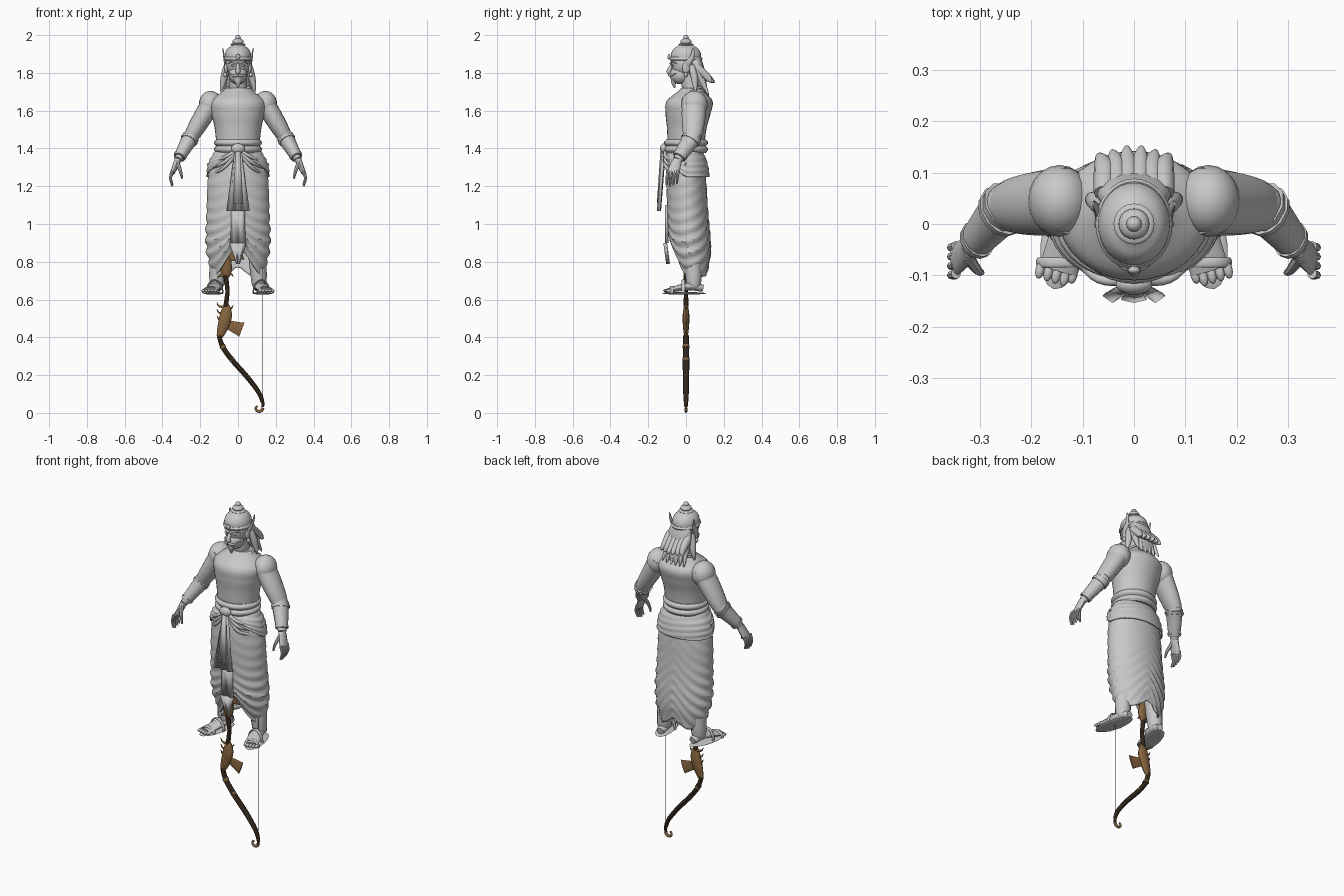
import bpy, bmesh, math
from mathutils import Vector, Matrix

if "Cube" in bpy.data.objects:
    bpy.data.objects.remove(bpy.data.objects["Cube"])

made = []
AXES = {"X": Vector((1, 0, 0)), "Y": Vector((0, 1, 0)), "Z": Vector((0, 0, 1))}


def material(name, red, green, blue):
    mat = bpy.data.materials.new(name)
    mat.use_nodes = True
    colour = (red, green, blue, 1)
    mat.diffuse_color = colour
    mat.node_tree.nodes["Principled BSDF"].inputs["Base Color"].default_value = colour
    return mat


GREY = material("plain grey", .58, .58, .58)
GOLD = material("aged gold", .24, .13, .05)
DARK = material("dark wood", .03, .02, .01)
STRING = material("string grey", .1, .1, .1)


def finish(name, bm, mat, mirror=False, solid=0):
    bmesh.ops.recalc_face_normals(bm, faces=bm.faces)
    mesh = bpy.data.meshes.new(name)
    bm.to_mesh(mesh)
    bm.free()
    mesh.materials.append(mat)
    ob = bpy.data.objects.new(name, mesh)
    bpy.context.collection.objects.link(ob)
    if solid:
        ob.modifiers.new("thickness", "SOLIDIFY").thickness = solid
    if mirror:
        ob.modifiers.new("mirror", "MIRROR")
    made.append(ob)


def skin(name, rings, mat=GREY, mirror=False, caps=True, solid=0):
    """Join rings of points into one surface."""
    bm = bmesh.new()
    loops = [[bm.verts.new(co) for co in ring] for ring in rings]
    for low, high in zip(loops, loops[1:]):
        for k in range(len(low)):
            bm.faces.new((low[k - 1], low[k], high[k], high[k - 1]))
    if caps:
        bm.faces.new(loops[0])
        bm.faces.new(loops[-1])
    finish(name, bm, mat, mirror, solid)


def spline(points, t):
    """Catmull-Rom curve through evenly timed points or numbers."""
    last = len(points) - 1
    i = min(int(t * last), last - 1)
    f = t * last - i
    a, b, c, d = (points[min(max(i + k, 0), last)] for k in (-1, 0, 1, 2))
    return b + (c - a) * (f / 2) + (a - b * 2.5 + c * 2 - d / 2) * f ** 2 \
        + (b * 3 - a - c * 3 + d) * (f ** 3 / 2)


def circle(centre, across, along, seg):
    angles = [math.tau * k / seg for k in range(seg)]
    return [centre + across * math.cos(a) + along * math.sin(a) for a in angles]


def sweep(name, path, start, end, mat=GREY, bulge=0, squash=1, squash_end=None,
          ref="Y", seg=12, **kw):
    """Tapered tube along a path; squash scales its radius along the ref axis."""
    path = [Vector(p) for p in path]
    steps = 4 * len(path)
    co = [spline(path, i / steps) for i in range(steps + 1)]
    rings = []
    for i, c in enumerate(co):
        t = i / steps
        along = (co[min(i + 1, steps)] - co[max(i - 1, 0)]).normalized()
        u = AXES[ref].cross(along).normalized()
        r = start + (end - start) * t + bulge * math.sin(math.pi * t)
        flat = squash + ((squash_end or squash) - squash) * t
        rings.append(circle(c, u * r, along.cross(u) * r * flat, seg))
    skin(name, rings, mat, **kw)


def stack(name, bottom, top, widths, depth, lean=0, seg=32, shape=None, **kw):
    """Turned form with evenly spaced widths; lean shifts the top along y."""
    steps = 6 * len(widths)
    rings = []
    for i in range(steps + 1):
        t = i / steps
        w = spline(widths, t)
        c = Vector((0, lean * t * t, bottom + (top - bottom) * t))
        ring = circle(c, AXES["X"] * w, AXES["Y"] * w * depth, seg)
        rings.append([shape(c, co - c) for co in ring] if shape else ring)
    skin(name, rings, **kw)


def ball(name, centre, size, mat=GREY, turn=0, mirror=False):
    bm = bmesh.new()
    place = Matrix.Translation(centre) @ Matrix.Rotation(turn, 4, "Z") @ Matrix.Diagonal((*size, 1))
    bmesh.ops.create_uvsphere(bm, u_segments=20, v_segments=12, radius=1, matrix=place)
    finish(name, bm, mat, mirror)


def pleats(name, top, bottom, count, depth):
    """Hanging pleated cloth between two edges given as (z, half width, y)."""
    bm = bmesh.new()
    upper, lower = ([bm.verts.new((w * (2 * i / count - 1), y - depth * (i % 2), z))
                     for i in range(count + 1)] for z, w, y in (top, bottom))
    for i in range(count):
        bm.faces.new((upper[i], upper[i + 1], lower[i + 1], lower[i]))
    finish(name, bm, GREY, solid=.008)


# Torso, neck and collar
stack("torso", 1.38, 1.72, [.113, .117, .125, .14, .142, .065], depth=.85, lean=.03)
sweep("neck", [(0, .04, 1.66), (0, .01, 1.8)], .05, .045)
around = [math.tau * k / 16 for k in range(17)]
sweep("collar", [(.07 * math.cos(a), .03 + .07 * math.sin(a), 1.71 + .02 * math.sin(a))
                 for a in around], .006, .006, ref="Z", caps=False)

# Head and face
ball("skull", (0, 0, 1.85), (.063, .08, .08))
ball("jaw", (0, -.03, 1.79), (.05, .056, .05))
sweep("nose", [(0, -.07, 1.85), (0, -.09, 1.81), (0, -.08, 1.8)], .007, .01, bulge=.004, ref="X")
sweep("brows", [(.005, -.08, 1.85), (.03, -.073, 1.86), (.05, -.05, 1.85)], .007, .003,
      ref="Z", mirror=True)
ball("eyes", (.025, -.07, 1.84), (.012, .008, .006), mirror=True)
sweep("moustache", [(0, -.087, 1.79), (.025, -.08, 1.785), (.05, -.05, 1.8)], .009, .002,
      ref="Z", mirror=True)
sweep("beard", [(0, -.06, 1.78), (0, -.065, 1.75), (0, -.06, 1.72)], .03, .003, squash=.8)
ball("ears", (.062, 0, 1.825), (.01, .02, .03), mirror=True)
ball("earrings", (.068, 0, 1.79), (.01, .01, .013), mirror=True)

# Headdress with side crests and a tiered topknot
stack("cap", 1.87, 1.95, [.068, .07, .066, .054, .03], depth=1.15)
stack("cap_band", 1.865, 1.885, [.07, .075, .07], depth=1.18)
ball("topknot_disc", (0, 0, 1.95), (.04, .04, .008))
ball("topknot_bun", (0, 0, 1.965), (.03, .03, .018))
ball("topknot_tip", (0, 0, 1.985), (.015, .015, .015))
sweep("side_crests", [(.065, 0, 1.84), (.073, .03, 1.88), (.08, .04, 1.93)], .008, .002,
      squash=2.5, mirror=True)
ball("brow_jewel", (0, -.09, 1.885), (.012, .008, .014))

# Hair with loose locks
sweep("hair_mass", [(0, .04, 1.89), (0, .07, 1.79), (0, .1, 1.69)], .05, .04,
      bulge=.03, squash=.6, squash_end=.3, seg=20)
for i in range(3):
    x = .012 + .023 * i
    sweep(f"back_lock_{i}", [(x, .06, 1.83), (x, .11, 1.78), (1.2 * x, .155 - x / 3, 1.75)],
          .02, .004, bulge=.008, ref="X", mirror=True)
    sweep(f"low_lock_{i}", [(x, .08, 1.77), (1.2 * x, .12, 1.67 + x / 5)], .02, .003, mirror=True)
sweep("side_locks", [(.06, .03, 1.84), (.075, .045, 1.77), (.09, .05, 1.7)], .014, .003,
      bulge=.01, mirror=True)

# Arms and bracers along shared joints
shoulder, elbow = Vector((.13, .045, 1.66)), Vector((.25, .035, 1.46))
wrist, knuckle = Vector((.318, -.045, 1.34)), Vector((.347, -.07, 1.27))
ball("shoulder_caps", (.145, .045, 1.635), (.062, .07, .07), mirror=True)
sweep("upper_arms", [shoulder, elbow], .052, .038, bulge=.005, squash=1.25, seg=20, mirror=True)
ball("elbows", elbow, (.04, .045, .04), mirror=True)
sweep("forearms", [elbow, wrist], .038, .02, squash=1.2, seg=20, mirror=True)
sweep("bracers", [elbow, elbow.lerp(wrist, .9)], .046, .029, squash=1.15, seg=10, mirror=True)
for label, t, r in (("upper", .1, .048), ("lower", .8, .035)):
    sweep(label + "_bracer_rims", [elbow.lerp(wrist, t), elbow.lerp(wrist, t + .08)], r, r - .002,
          squash=1.15, mirror=True)

# Hands
sweep("palms", [wrist, knuckle], .019, .012, squash=1.2, squash_end=2.6, mirror=True)
for i in range(4):
    root = knuckle + Vector((0, .018 * (i - 1.5), .01))
    reach = .08 - .006 * abs(i - 1)
    sweep(f"finger_{i}", [root, root + Vector((.01, -.003, -reach / 2)),
                          root + Vector((0, -.006, -reach))], .01, .005, seg=8, mirror=True)
sweep("thumbs", [wrist + Vector((.005, -.02, -.01)), (.305, -.09, 1.28), (.296, -.095, 1.24)],
      .013, .005, seg=8, mirror=True)


# Draped skirt: swagged folds, with a hem that lifts at the front
def drape(c, off):
    out = off.normalized()
    low = min(1, max(0, (1.12 - c.z) / .4))
    wave = math.sin((c.z + .11 * abs(out.x) - .05 * out.y) * 100)
    co = c + off * (1 + (.01 + .03 * min(1, 2 * low)) * wave)
    co.z += low ** 2 * (.15 * max(0, -out.y) ** 2 + .05 * max(0, out.y) ** 6)
    return co


def wrap_edge(c, off):
    out = off.normalized()
    co = c + off * (1 + .012 * math.sin(c.z * 200 + 3 * out.x))
    co.z += (1.385 - c.z) * .75 * max(0, -out.y)
    return co


stack("skirt", 1.4, .72, [.116, .15, .162, .165, .168, .17, .16, .128], depth=.65, lean=.035,
      seg=64, shape=drape, caps=False, solid=.006)
stack("hip_wrap", 1.385, 1.25, [.125, .15, .163, .166], depth=.72, lean=.005,
      seg=48, shape=wrap_edge, caps=False, solid=.006)
for i in range(3):
    drop = .028 * i
    sweep(f"hip_swag_{i}", [(.015, -.11, 1.385 - drop / 3), (.08, -.1, 1.35 - drop),
                            (.158, 0, 1.315 - drop)], .01, .008, ref="Z", mirror=True)

# Belt, knot and hanging sash
for label, z in (("lower", 1.395), ("upper", 1.43)):
    stack(label + "_belt", z - .018, z + .018, [.115, .125, .125, .115], depth=.92)
ball("belt_knot", (0, -.118, 1.4), (.036, .02, .026))
pleats("sash", (1.385, .018, -.115), (1.07, .062, -.14), 6, .014)
pleats("sash_top_fold", (1.385, .012, -.13), (1.11, .025, -.148), 2, .006)
pleats("inner_fold", (1.1, .035, -.1), (.9, .04, -.1), 4, .012)
pleats("inner_fold_tip", (.9, .04, -.1), (.79, .004, -.085), 4, .012)

# Legs and sandalled feet
sweep("shins", [(.09, .03, 1), (.11, .04, .72), (.11, .04, .66)], .055, .03, mirror=True)
sweep("feet", [(.105, .09, .66), (.115, .02, .67), (.147, -.09, .65)], .02, .038, bulge=.006,
      squash=.9, squash_end=.3, ref="Z", seg=16, mirror=True)
ball("soles", (.13, -.01, .633), (.047, .12, .007), turn=.22, mirror=True)
for i in range(5):
    x, y = .119 + .016 * i, -.104 + .005 * abs(i - 1)
    ball(f"toe_{i}", (x, y, .647), (.009, .018, .009), turn=.22, mirror=True)
for label, x, y, high in (("ankle", .124, -.015, .068), ("toe", .143, -.075, .035)):
    arch = [math.pi * k / 6 for k in range(7)]
    sweep(label + "_straps", [(x + .044 * math.cos(a), y, .634 + high * math.sin(a)) for a in arch],
          .004, .004, squash=2.5, mirror=True)

# Bow: two matching halves about the grip, the upper one rising inside the skirt
MID = .645
limb = [(-.1, .41), (-.08, .35), (-.03, .28), (.05, .19), (.11, .11), (.13, .06), (.132, .03)]
curl = [(.108 + (.024 - .002 * k) * math.cos(.6 * k), .027 - (.024 - .002 * k) * math.sin(.6 * k))
        for k in range(8)]
for side, label in ((-1, "lower"), (1, "upper")):
    def bow(part, path, *radii, **kw):
        sweep(f"{label}_bow_{part}", [(x, 0, MID + side * (MID - z)) for x, z in path], *radii, **kw)

    bow("grip", [(-.055, MID), (-.065, .56)], .011, .013, DARK)
    bow("body", [(-.06, .575), (-.067, .5), (-.1, .395)], .012, .012, GOLD, bulge=.021, squash=.55)
    bow("wing", [(-.06, .47), (.02, .44)], .02, .04, GOLD, squash=.12)
    bow("thorn", [(-.055, .55), (-.035, .555), (-.025, .57)], .008, .001, GOLD)
    for i in range(3):
        z = .49 + .035 * i
        bow(f"horn_{i}", [(-.07, z), (-.1, z + .005), (-.112, z + .025)], .009, .001, GOLD)
    bow("limb", limb, .011, .006, DARK, bulge=.004, squash=1.35)
    bow("spine", [(x - .006, z - .005) for x, z in limb[:-1]], .006, .004, GOLD, bulge=.002)
    bow("curl", curl, .009, .005, GOLD)
    for i, (x, z) in enumerate(limb[1:-1]):
        bow(f"band_{i}", [(x - .004, z + .006), (x + .004, z - .006)], .016 - .002 * i,
            .016 - .002 * i, GOLD, squash=1.2)
sweep("bow_string", [(.13, 0, .05), (.13, 0, 2 * MID - .05)], .0014, .0014, STRING, seg=6)

# Smooth shading that keeps creases
bpy.ops.object.select_all(action="DESELECT")
for ob in made:
    ob.select_set(True)
bpy.context.view_layer.objects.active = made[0]
bpy.ops.object.shade_smooth_by_angle(angle=math.radians(40))
